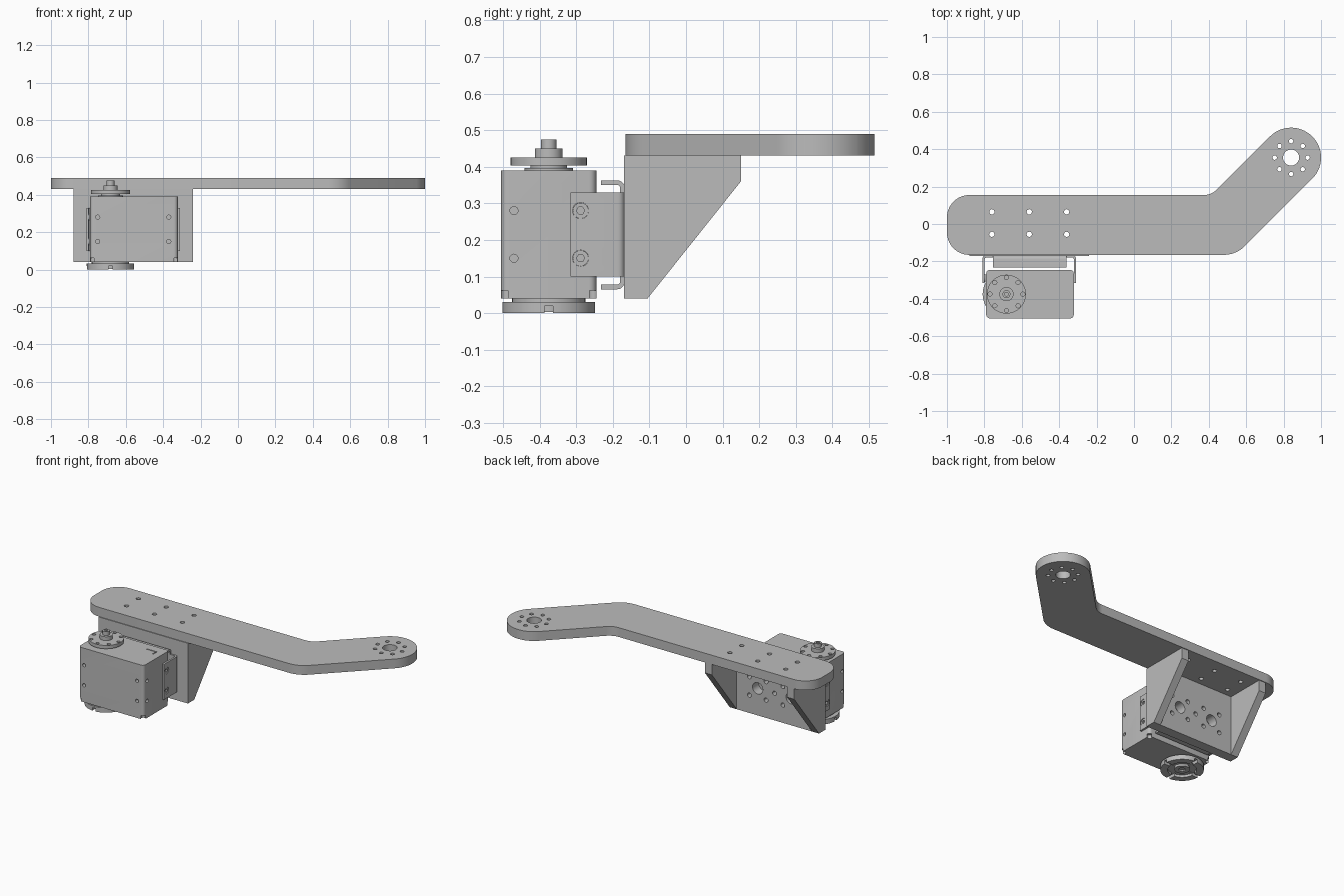
import bpy, bmesh
from math import sin, cos, pi, tan, atan2, acos
from mathutils import Vector

cube = bpy.data.objects.get("Cube")
if cube:
    bpy.data.objects.remove(cube, do_unlink=True)

grey = bpy.data.materials.new("satin grey")
grey.use_nodes = True
tone = (0.5, 0.5, 0.5, 1)
grey.diffuse_color = tone
grey.node_tree.nodes["Principled BSDF"].inputs["Base Color"].default_value = tone

# Maps profile coordinates (u, v) and depth w into space for each axis
PLACE = {"x": lambda u, v, w: (w, u, v),
         "y": lambda u, v, w: (u, w, v),
         "z": lambda u, v, w: (u, v, w)}


def circle(u, v, r, n=32):
    return [(u + r * cos(2 * pi * i / n), v + r * sin(2 * pi * i / n)) for i in range(n)]


def rect(u0, v0, u1, v1):
    return [(u0, v0), (u1, v0), (u1, v1), (u0, v1)]


def rounded(points, radii, steps=10):
    """Round each polygon corner with its own radius."""
    if not isinstance(radii, (list, tuple)):
        radii = [radii] * len(points)
    out = []
    for i, p in enumerate(points):
        p, r = Vector(p), radii[i]
        a = (Vector(points[i - 1]) - p).normalized()
        b = (Vector(points[(i + 1) % len(points)]) - p).normalized()
        if r == 0:
            out.append(tuple(p))
            continue
        half = acos(max(-1, min(1, a.dot(b)))) / 2
        centre = p + (a + b).normalized() * r / sin(half)
        start = p + a * r / tan(half) - centre
        end = p + b * r / tan(half) - centre
        t0 = atan2(start.y, start.x)
        turn = (atan2(end.y, end.x) - t0 + pi) % (2 * pi) - pi
        for k in range(steps + 1):
            t = t0 + turn * k / steps
            out.append((centre.x + r * cos(t), centre.y + r * sin(t)))
    return out


def solid(name, *prisms):
    """Each prism is (axis, outline, low, high)."""
    bm = bmesh.new()
    for axis, outline, lo, hi in prisms:
        put = PLACE[axis]
        low = [bm.verts.new(put(u, v, lo)) for u, v in outline]
        high = [bm.verts.new(put(u, v, hi)) for u, v in outline]
        bm.faces.new(low[::-1])
        bm.faces.new(high)
        for i in range(len(low)):
            bm.faces.new((low[i - 1], low[i], high[i], high[i - 1]))
    bmesh.ops.recalc_face_normals(bm, faces=bm.faces)
    mesh = bpy.data.meshes.new(name)
    bm.to_mesh(mesh)
    bm.free()
    mesh.materials.append(grey)
    ob = bpy.data.objects.new(name, mesh)
    bpy.context.collection.objects.link(ob)
    return ob


def activate(ob):
    bpy.ops.object.select_all(action="DESELECT")
    ob.select_set(True)
    bpy.context.view_layer.objects.active = ob


def cut(ob, *prisms):
    cutter = solid("cutter", *prisms)
    mod = ob.modifiers.new("holes", "BOOLEAN")
    mod.operation, mod.solver, mod.object = "DIFFERENCE", "EXACT", cutter
    activate(ob)
    bpy.ops.object.modifier_apply(modifier=mod.name)
    bpy.data.objects.remove(cutter, do_unlink=True)


def ring(u, v, r, hole, count=8):
    return [circle(u + r * cos(2 * pi * i / count), v + r * sin(2 * pi * i / count), hole, 16)
            for i in range(count)]


parts = []

# Cranked arm plate with mounting holes
tip = (0.84, 0.355)
outline = [(-1, -0.165), (0.546, -0.165), (1.066, 0.355), (0.84, 0.581), (0.414, 0.155), (-1, 0.155)]
arm = solid("arm_plate", ("z", rounded(outline, [0.12, 0.16, 0.159, 0.159, 0.1, 0.12], 14), 0.43, 0.49))
holes = [circle(*tip, 0.043)] + ring(*tip, 0.088, 0.012)
holes += [circle(x, y, 0.014, 16) for x in (-0.76, -0.56, -0.36) for y in (-0.055, 0.065)]
cut(arm, *[("z", h, 0.4, 0.52) for h in holes])
parts.append(arm)

# Hanging bracket: upright plate between two gussets
mid, half, zc = -0.56, 0.32, 0.215
upright = solid("bracket_upright", ("y", rect(mid - half + 0.05, 0.04, mid + half - 0.05, 0.43), -0.17, -0.105))
holes = []
for u in (mid - 0.12, mid + 0.12):
    holes.append(circle(u, zc, 0.037))
    holes += [circle(u + i, zc + j, 0.014, 16) for i in (-0.06, 0.06) for j in (-0.06, 0.06)]
holes.append(circle(mid, zc, 0.014, 16))
cut(upright, *[("y", h, -0.2, -0.08) for h in holes])
parts.append(upright)
side = [(-0.17, 0.04), (-0.105, 0.04), (0.15, 0.36), (0.15, 0.43), (-0.17, 0.43)]
for name, x in (("right_gusset", mid - half), ("left_gusset", mid + half - 0.05)):
    parts.append(solid(name, ("x", side, x, x + 0.05)))

# Sheet metal cradle: back sheet with folded lips, and two side ears
lip = [(-0.232, 0.35), (-0.18, 0.35), (-0.18, 0.078), (-0.232, 0.078), (-0.232, 0.065),
       (-0.168, 0.065), (-0.168, 0.363), (-0.232, 0.363)]
parts.append(solid("cradle_back", ("x", rounded(lip, [0, 0.008, 0.008, 0, 0, 0.02, 0.02, 0], 5), -0.755, -0.36)))
fold = [(-0.81, -0.315), (-0.798, -0.315), (-0.798, -0.18), (-0.322, -0.18), (-0.322, -0.315),
        (-0.31, -0.315), (-0.31, -0.168), (-0.81, -0.168)]
ears = solid("cradle_ears", ("z", rounded(fold, [0, 0, 0.008, 0.008, 0, 0, 0.018, 0.018], 5), 0.1, 0.33))
cut(ears, ("x", circle(-0.288, 0.28, 0.022), -0.9, -0.2), ("x", circle(-0.288, 0.15, 0.022), -0.9, -0.2))
parts.append(ears)
for name, x in (("right_ear_screw", -0.806), ("left_ear_screw", -0.326)):
    for z in (0.15, 0.28):
        screw = solid(name, ("x", circle(-0.288, z, 0.0215), x, x + 0.012))
        cut(screw, ("x", circle(-0.288, z, 0.011, 6), x - 0.01, x + 0.02))
        parts.append(screw)

# Servo case with screw holes and bottom corner pockets
x0, x1, y0, y1 = -0.79, -0.322, -0.505, -0.245
case = solid("servo_case", ("z", rounded(rect(x0, y0, x1, y1), 0.02, 6), 0.04, 0.39))
pits = []
for z in (0.15, 0.28):
    pits += [("y", circle(x, z, 0.011, 16), y, y + 0.06)
             for x in (-0.75, -0.37) for y in (y0 - 0.03, y1 - 0.03)]
    pits += [("x", circle(-0.47, z, 0.011, 16), x - 0.02, x + 0.02) for x in (x0, x1)]
pits += [("z", circle(x, y, 0.014, 16), 0.02, 0.062)
         for x in (x0 + 0.012, x1 - 0.012) for y in (y0 + 0.012, y1 - 0.012)]
# Shallow corner mark on the lid
pits += [("z", [(-0.44, -0.30), (-0.37, -0.30), (-0.37, -0.34), (-0.376, -0.34),
                (-0.376, -0.306), (-0.44, -0.306)], 0.386, 0.4)]
cut(case, *pits)
parts.append(case)

# Output horn stack on top
hx, hy = -0.682, -0.375
parts.append(solid("horn_neck", ("z", circle(hx, hy, 0.066, 48), 0.385, 0.397),
                   ("z", circle(hx, hy, 0.05, 48), 0.397, 0.404)))
horn = solid("output_horn", ("z", circle(hx, hy, 0.104, 48), 0.403, 0.425))
cut(horn, *[("z", h, 0.39, 0.44) for h in ring(hx, hy, 0.088, 0.011)])
parts.append(horn)
parts.append(solid("horn_hub", ("z", circle(hx, hy, 0.038), 0.424, 0.45)))
bolt = solid("horn_bolt", ("z", circle(hx, hy, 0.021), 0.449, 0.475))
cut(bolt, ("z", circle(hx, hy, 0.011, 6), 0.46, 0.48))
parts.append(bolt)

# Idler wheel underneath: recessed rim, four slots and a centre hub
parts.append(solid("idler_neck", ("z", circle(hx, hy, 0.1, 48), 0.028, 0.041)))
wheel = solid("idler_wheel", ("z", circle(hx, hy, 0.127, 64), 0, 0.031))
cut(wheel, ("z", circle(hx, hy, 0.085, 48), -0.02, 0.016))
cut(wheel, ("z", rect(hx - 0.15, hy - 0.011, hx + 0.15, hy + 0.011), -0.02, 0.02))
cut(wheel, ("z", rect(hx - 0.011, hy - 0.15, hx + 0.011, hy + 0.15), -0.02, 0.02))
parts.append(wheel)
hub = solid("idler_hub", ("z", circle(hx, hy, 0.045), 0.003, 0.022))
cut(hub, ("z", circle(hx, hy, 0.02), -0.01, 0.012))
parts.append(hub)

# Smooth the curved walls, keep real edges crisp
for ob in parts:
    activate(ob)
    bpy.ops.object.shade_smooth_by_angle(angle=0.6)
